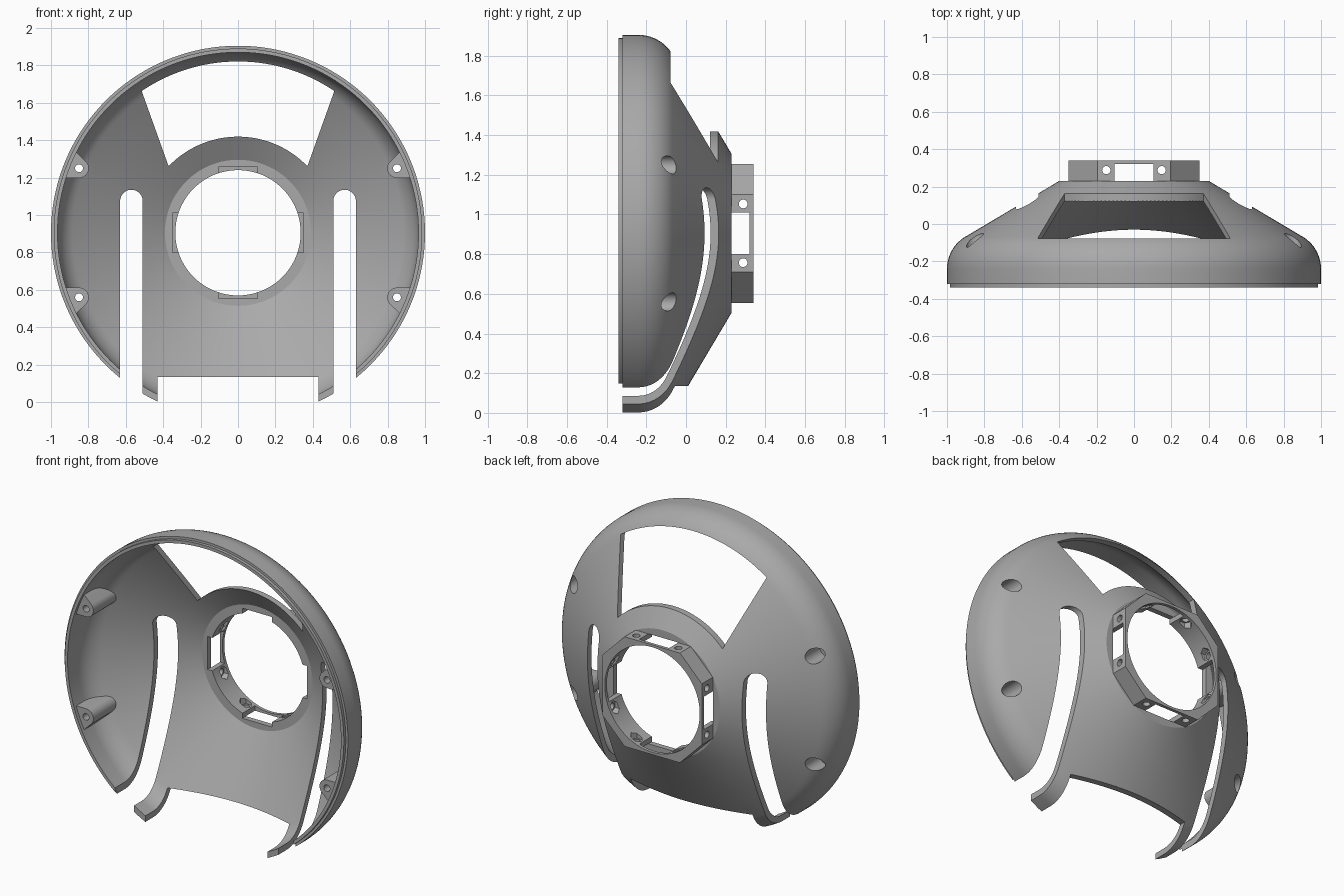
import bpy, bmesh
from math import sin, cos, pi, radians, atan
from mathutils import Matrix

if "Cube" in bpy.data.objects:
    bpy.data.objects.remove(bpy.data.objects["Cube"])

HUB_Z = 0.905          # height of the dish axis; parts are built around it
SLOPE = 0.595          # fall of the cone per unit of radius
SEGMENTS = 144

grey = bpy.data.materials.new("plain_grey")
grey.use_nodes = True
colour = (0.4, 0.4, 0.4, 1)
grey.diffuse_color = colour
grey.node_tree.nodes["Principled BSDF"].inputs["Base Color"].default_value = colour


def finish_mesh(name, bm):
    bmesh.ops.recalc_face_normals(bm, faces=bm.faces)
    mesh = bpy.data.meshes.new(name)
    bm.to_mesh(mesh)
    bm.free()
    mesh.materials.append(grey)
    obj = bpy.data.objects.new(name, mesh)
    bpy.context.collection.objects.link(obj)
    return obj


def revolve(name, profile):
    """Spin a closed (radius, y) profile about the y axis."""
    bm = bmesh.new()
    rings = []
    for i in range(SEGMENTS):
        a = 2 * pi * i / SEGMENTS
        rings.append([bm.verts.new((r * sin(a), y, r * cos(a))) for r, y in profile])
    n = len(profile)
    for i in range(SEGMENTS):
        a, b = rings[i], rings[(i + 1) % SEGMENTS]
        for j in range(n):
            k = (j + 1) % n
            bm.faces.new((a[j], a[k], b[k], b[j]))
    return finish_mesh(name, bm)


def prism(name, outline, y0, y1, matrix=Matrix()):
    """Extrude an (x, z) outline along y, then place it."""
    bm = bmesh.new()
    face = bm.faces.new([bm.verts.new((x, y0, z)) for x, z in outline])
    new = bmesh.ops.extrude_face_region(bm, geom=[face])["geom"]
    verts = [v for v in new if isinstance(v, bmesh.types.BMVert)]
    bmesh.ops.translate(bm, vec=(0, y1 - y0, 0), verts=verts)
    bmesh.ops.transform(bm, matrix=matrix, verts=bm.verts)
    return finish_mesh(name, bm)


def arc(cx, cz, r, start, end, steps=24):
    angles = [radians(start + (end - start) * i / steps) for i in range(steps + 1)]
    return [(cx + r * cos(a), cz + r * sin(a)) for a in angles]


def circle(cx, cz, r, steps=32):
    return arc(cx, cz, r, 0, 360, steps)[:-1]


def rect(x0, x1, z0, z1):
    return [(x0, z0), (x1, z0), (x1, z1), (x0, z1)]


def boolean(obj, other, operation="DIFFERENCE"):
    mod = obj.modifiers.new("cut", "BOOLEAN")
    mod.operation, mod.solver, mod.object = operation, "EXACT", other
    bpy.context.view_layer.objects.active = obj
    bpy.ops.object.modifier_apply(modifier=mod.name)
    bpy.data.objects.remove(other)


def dome(inset, steps=10):
    """Outer dome from flat back to rounded shoulder, moved inward by inset."""
    tilt = atan(SLOPE)
    lift = inset / cos(tilt)
    back = 0.23 - inset
    points = [(0.4 + (0.23 - lift - back) / SLOPE, back)]
    shoulder = arc(0.8, -0.24, 0.2 - inset, 90 - math_deg(tilt), 0, steps)
    r0, y0 = points[0]
    r1, y1 = shoulder[0]
    points += [(r0 + (r1 - r0) * t / 4, y0 + (y1 - y0) * t / 4) for t in range(1, 4)]
    return points + shoulder


def math_deg(a):
    return a * 180 / pi


# Dish shell with a stepped lip around the open front
WALL, HOLE = 0.035, 0.335
inner = dome(WALL)
shell = revolve("dish_shell", [(HOLE, 0.23)] + dome(0)
                + [(1.0, -0.32), (0.985, -0.32), (0.985, -0.34), (0.965, -0.34)]
                + inner[::-1] + [(HOLE, 0.23 - WALL)])

# Four screw bosses, trimmed to the inside of the dome
corners = [(sx, sz) for sx in (1, -1) for sz in (1, -1)]
BX, BZ = 0.85, 0.345
for sx, sz in corners:
    outline = arc(BX, BZ, 0.052, 270, 135) + [(1.0, 0.565), (1.1, 0.293)]
    boss = prism("screw_boss", [(x * sx, z * sz) for x, z in outline], -0.318, 0.2)
    envelope = revolve("envelope", [(0.2, 0.2)] + dome(0.012) + [(0.988, -0.4), (0.2, -0.4)])
    boolean(boss, envelope, "INTERSECT")
    boolean(shell, boss, "UNION")

# Screw holes with wide bores from the back
for sx, sz in corners:
    boolean(shell, prism("bore", circle(BX * sx, BZ * sz, 0.046), -0.2, 0.3))
    boolean(shell, prism("hole", circle(BX * sx, BZ * sz, 0.021), -0.4, 0.3))

# Upper fan-shaped window
fan = arc(0, 0, 0.916, 55.8, 124.2, 48) + arc(0, 0, 0.514, 136.2, 43.8, 40)
boolean(shell, prism("fan_window", fan, -0.3, 0.4))

# Two long side slots, open at the bottom
for side in (1, -1):
    slot = arc(0.57 * side, 0.17, 0.06, 0, 180) + [(0.57 * side - 0.06, -1.2), (0.57 * side + 0.06, -1.2)]
    boolean(shell, prism("side_slot", slot, -0.5, 0.4))

# Bottom opening between the two hooked legs, and legs without the lip
boolean(shell, prism("bottom_opening", rect(-0.43, 0.43, -1.2, -0.77), -0.5, 0.4))
boolean(shell, prism("leg_trim", rect(-0.57, 0.57, -1.2, -0.6), -0.5, -0.319))

# Eight-sided hub ring behind the central hole
A, B = 0.35, 0.195
ring = prism("hub_ring", [(A, -B), (A, B), (B, A), (-B, A), (-A, B), (-A, -B), (-B, -A), (B, -A)],
             0.228, 0.34)
boolean(ring, prism("hub_hole", circle(0, 0, HOLE, SEGMENTS), 0, 0.5))

# Window, screw holes and nut pockets on each of the four main sides
radial = Matrix.Rotation(pi / 2, 4, "X")
for k in range(4):
    turn = Matrix.Rotation(k * pi / 2, 4, "Y")
    for part in (ring, shell):
        boolean(part, prism("hub_window", rect(-0.105, 0.105, 0.25, 0.351), 0.1, 0.32, turn))
    for x in (-0.148, 0.148):
        boolean(ring, prism("hub_screw", circle(x, -0.288, 0.022, 24), 0.2, 0.4, turn @ radial))
        boolean(ring, prism("nut_pocket", circle(x, -0.288, 0.037, 6), 0.2, 0.322, turn @ radial))

# Place on the ground and shade
for part in (shell, ring):
    part.data.transform(Matrix.Translation((0, 0, HUB_Z)))
    bpy.ops.object.select_all(action="DESELECT")
    part.select_set(True)
    bpy.context.view_layer.objects.active = part
    bpy.ops.object.shade_smooth_by_angle(angle=radians(25))
